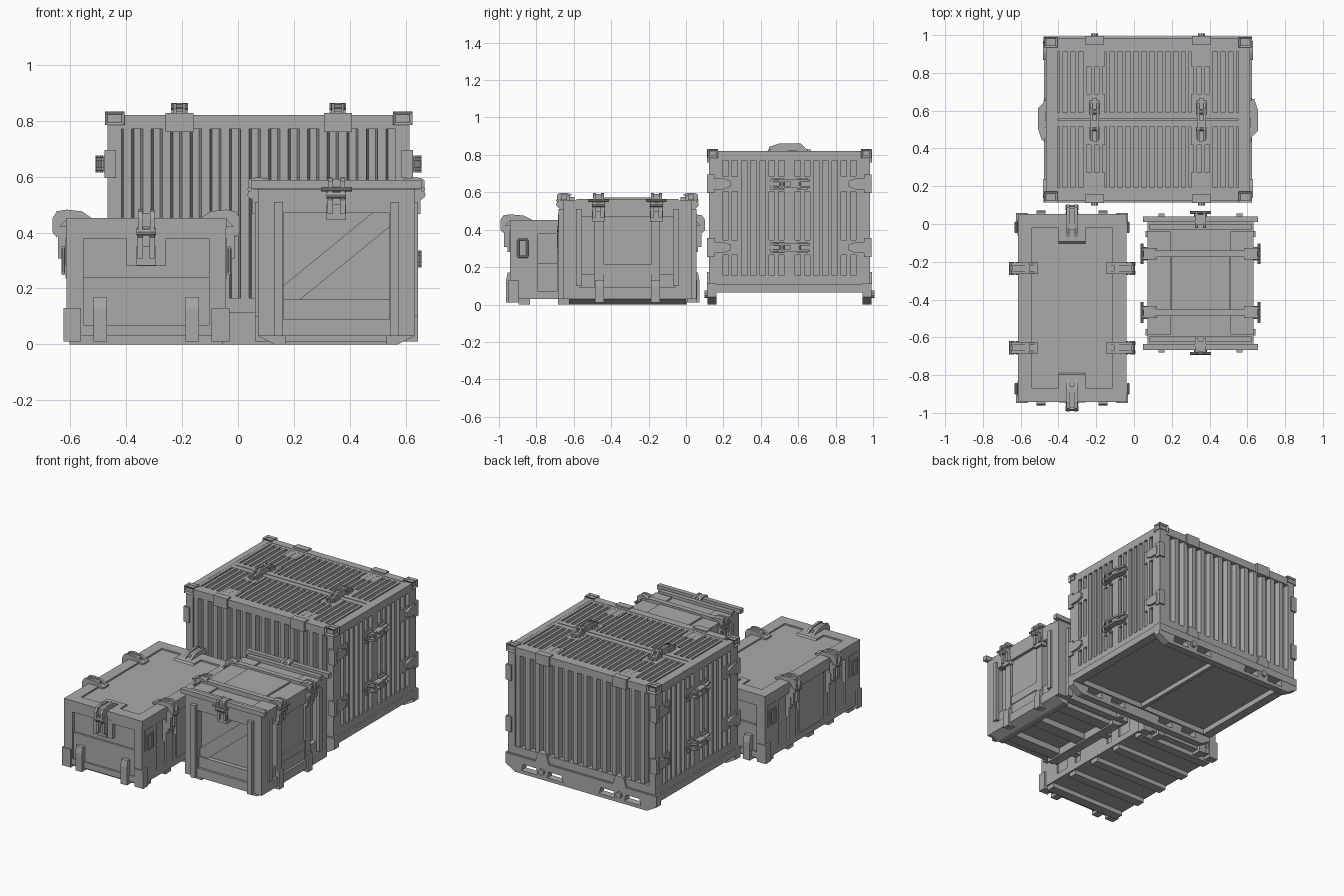
import bpy, bmesh
from math import radians, pi
from mathutils import Matrix, Vector

cube = bpy.data.objects.get("Cube")
if cube:
    bpy.data.objects.remove(cube, do_unlink=True)

grey = bpy.data.materials.new("plain grey")
grey.use_nodes = True
colour = (0.4, 0.4, 0.4, 1)
grey.diffuse_color = colour
grey.node_tree.nodes["Principled BSDF"].inputs["Base Color"].default_value = colour


class Part:
    """One object; local coordinates are across, outward (-y) and up."""

    def __init__(self, name, matrix=Matrix()):
        self.name, self.matrix, self.bm = name, matrix, bmesh.new()

    def __enter__(self):
        return self

    def __exit__(self, *error):
        self.bm.transform(self.matrix)
        bmesh.ops.recalc_face_normals(self.bm, faces=self.bm.faces)
        mesh = bpy.data.meshes.new(self.name)
        self.bm.to_mesh(mesh)
        self.bm.free()
        mesh.materials.append(grey)
        bpy.context.collection.objects.link(bpy.data.objects.new(self.name, mesh))

    def prism(self, points, low, high, plane="side"):
        place = {"side": lambda p, q, t: (t, -p, q),
                 "face": lambda p, q, t: (p, -t, q),
                 "plan": lambda p, q, t: (p, -q, t)}[plane]
        rings = [[self.bm.verts.new(place(p, q, t)) for p, q in points] for t in (low, high)]
        faces = [self.bm.faces.new(ring) for ring in rings]
        for i in range(len(points)):
            a, b = rings[0], rings[1]
            faces.append(self.bm.faces.new((a[i - 1], a[i], b[i], b[i - 1])))
        return faces

    def box(self, across, out, up, inset=0):
        (a, b), (c, d) = across, up
        faces = self.prism([(a, c), (b, c), (b, d), (a, d)], *out, "face")
        if inset:
            bmesh.ops.recalc_face_normals(self.bm, faces=faces)
            bmesh.ops.inset_individual(self.bm, faces=faces, thickness=inset, depth=-inset)

    def rod(self, centre, radius, length, axis):
        turn = Vector((0, 0, 1)).rotation_difference(Vector(axis)).to_matrix().to_4x4()
        bmesh.ops.create_cone(self.bm, cap_ends=True, segments=10, radius1=radius, radius2=radius,
                              depth=length, matrix=Matrix.Translation(centre) @ turn)


def around(middle, half):
    return middle - half, middle + half


def side(centre, degrees, distance=0, across=0, up=0):
    """Matrix of a face whose outward direction is -y before turning."""
    return (Matrix.Translation((*centre, up)) @ Matrix.Rotation(radians(degrees), 4, "Z")
            @ Matrix.Translation((across, -distance, 0)))


def ring(part, half, out, low, high, width, rail):
    """Rectangular frame on a face."""
    for s in (-1, 1):
        part.box(around(s * (half - width / 2), width / 2), out, (low, high))
    for z in (low, high - rail):
        part.box((width - half, half - width), out, (z, z + rail))


# ---------- Large container ----------
hub, length, depth = (.074, .553), .54, .43

with Part("container_core", side(hub, 0)) as p:
    p.box(around(0, length - .035), around(0, depth - .035), (.1, .785))
    for s in (-1, 1):
        p.box(around(s * (length - .02), .03), around(0, depth + .01), (.065, .11))
        p.box(around(0, length), around(s * (depth - .02), .03), (.065, .11))
    p.box(around(0, .012), around(0, depth), (.07, .11))

with Part("container_corner_blocks", side(hub, 0)) as p:
    for sx in (-1, 1):
        for sy in (-1, 1):
            p.box(around(sx * (length - .025), .035), around(sy * (depth - .02), .028), (.784, .832), .01)
            p.box(around(sx * (length - .025), .025), around(sy * (depth - .02), .02), (.11, .79))

for degrees, word in ((0, "front"), (180, "back")):
    with Part(f"container_{word}_wall", side(hub, degrees, depth)) as p:
        count, span = 14, length - .05
        pitch = 2 * span / count
        wave = [(-span, -.05)]
        for i in range(count):
            x = i * pitch - span
            wave += [(x + pitch * f, d) for f, d in ((.08, -.005), (.5, -.005), (.62, -.035), (.96, -.035))]
        p.prism(wave + [(span, -.05)], .16, .79, "plan")
        for z in ((.105, .165), (.787, .82)):
            p.box(around(0, length - .04), (-.05, 0), z)

    # skid skirt with tapered ends and trapezoid openings
    with Part(f"container_{word}_skid", side(hub, degrees, depth)) as p:
        skin = (-.04, .008)
        reach = length + .012
        p.box(around(0, reach), skin, (.075, .115))
        p.box(around(0, reach - .07), skin, (0, .022))
        p.prism([(-.13, .02), (.13, .02), (.15, .08), (-.15, .08)], *skin, "face")
        for s in (-1, 1):
            tab = s * .283
            p.prism([(s * (reach - .07), 0), (s * reach, .04), (s * reach, .08), (s * (reach - .13), .08),
                     (s * (reach - .11), 0)], *skin, "face")
            p.prism([(tab - .035, .02), (tab + .035, .02), (tab + .05, .08), (tab - .05, .08)], *skin, "face")
            p.prism([(tab - .05, .11), (tab + .05, .11), (tab + .03, .175), (tab - .03, .175)], -.03, .012, "face")
            p.rod((tab, -.015, .055), .02, .02, (0, 1, 0))


def slotted_leaf(name, matrix, half, low, high, hinge, breaks):
    """Panel with recessed slots and solid patches, mirrored about the seam."""
    with Part(name, matrix) as p:
        skin = (-.03, 0)
        p.box(around(0, half), (-.04, -.022), (low, high))
        ring(p, half, skin, low, high, .04, .045)
        first, last = low + .045, high - .045
        p.box(around(0, .03), skin, (first, last))
        steps = 7
        pitch = (half - .07) / steps
        for s in (-1, 1):
            for i in range(steps):
                x = s * (.03 + (i + .8) * pitch)
                p.box(around(x, pitch * .2), skin, (first, last))
            for z in breaks:
                for x in (half - .09, .06):
                    p.box(around(s * x, pitch), (-.03, -.001), around(z, .04))
                if hinge:
                    p.prism([(half * s, z - .03), (s * (half - .06), z - .03), (s * (half - .1), z - .015),
                             (s * (half - .1), z + .015), (s * (half - .06), z + .03), (half * s, z + .03)],
                            -.01, .015, "face")
                    p.box(around(s * (half + .005), .02), (-.03, .012), around(z, .05))


def seam_latch(name, matrix):
    """Toggle latch lying across a seam."""
    with Part(name, matrix) as p:
        p.box(around(0, .115), (-.01, .008), around(0, .012))
        for s in (-1, 1):
            p.box(around(s * .07, .03), (-.01, .012), around(0, .03))
            p.prism([(-.1, 0), (-.06, .042), (.05, .042), (.11, .022), (.11, .008)],
                    *around(s * .017, .006), "plan")
        p.box(around(.03, .025), (0, .035), around(0, .022))
        p.rod((-.04, -.03, 0), .013, .06, (0, 0, 1))
        p.rod((.05, -.03, 0), .01, .05, (0, 0, 1))


levels = (.305, .645)
for degrees, word in ((90, "left"), (-90, "right")):
    face = side(hub, degrees, length)
    slotted_leaf(f"container_{word}_doors", face, depth - .015, .11, .82, True, levels)
    for z in levels:
        seam_latch(f"container_{word}_latch", face @ Matrix.Translation((0, 0, z)))

# roof lids: two leaves meeting on the long centre line
spots = (-.283, .283)
with Part("container_roof", side(hub, 0)) as p:
    for s in (-1, 1):
        p.box(around(0, length), around(s * (depth - .025), .025), (.77, .82))
        p.box(around(s * (length - .03), .03), around(0, depth), (.77, .819))
        p.box(around(0, length - .05), around(s * .02, .017), (.77, .819))
        count = 22
        pitch = 2 * (length - .08) / count
        for i in range(count + 1):
            x = i * pitch - (length - .08)
            p.box(around(x, pitch * .22), around(s * .21, .19), (.77, .818))
        p.box(around(0, length - .05), around(s * .385, .025), (.77, .818))
        for x in spots:
            p.box(around(x, .055), around(s * .085, .05), (.77, .817))
            p.box(around(x, .055), around(s * .33, .05), (.77, .817))
            p.box(around(x, .05), around(s * (depth - .01), .022), (.76, .828))
for x in spots:
    roof = side(hub, 0, 0, x, .82) @ Matrix.Rotation(-pi / 2, 4, "X") @ Matrix.Rotation(pi / 2, 4, "Y")
    seam_latch("container_roof_latch", roof)


def lid_latch(name, matrix, inward, rise, out, drop):
    """Hook latch over a lid edge; height zero is the lid top."""
    with Part(name, matrix) as p:
        hook = [(-inward, 0), (-inward * .6, rise * .8), (0, rise), (out * .7, rise * .8), (out, 0),
                (out, -.05), (out * .7, -.07), (out * .5, -.03), (0, -.005)]
        for s in (-1, 1):
            p.prism(hook, *around(s * .022, .008))
            p.box(around(s * .022, .01), (-.01, out * .6), (-drop * .85, -.03))
        p.box(around(0, .015), (-inward * .7, out * .6), (-.03, rise * .6))
        p.rod((0, -out * .7, -.05), .014, .07, (1, 0, 0))
        p.box(around(0, .035), (-.03, .012), (-drop, -drop * .6))


def foot(part, across, out, top):
    """Bracket wrapped round the bottom edge."""
    part.prism([(-.1, .01), (out, .01), (out, top * .75), (out * .6, top), (-.02, top)], *around(across, .024))


# ---------- Long low crate ----------
hub, wide, deep, top = (-.328, -.445), .285, .497, .452
with Part("long_crate_body", side(hub, 0)) as p:
    p.box(around(0, wide - .025), around(0, deep - .025), (.03, .42))
    for y in (-.42, -.21, 0, .21, .42):
        p.box(around(0, wide - .01), around(y, .03), (0, .035))
    for s in (-1, 1):
        for t in (-1, 1):
            p.box(around(s * (wide - .02), .032), around(t * (deep - .02), .026), (.01, .13))
with Part("long_crate_lid", side(hub, 0)) as p:
    p.box(around(0, wide - .01), around(0, deep - .01), (.41, top - .01))
    for s in (-1, 1):
        p.box(around(s * (wide - .035), .037), around(0, deep), (.415, top))
        p.box(around(0, wide - .07), around(s * (deep - .037), .037), (.415, top))
        p.prism([(s * (deep - .07), .43), (s * (deep - .07), top), (s * (deep - .145), top),
                 (s * (deep - .165), .43)], *around(0, .072))
        for y in (-.21, .21):
            p.box(around(s * (wide - .085), .02), around(y, .03), (.43, top))

for degrees, half, dist in ((0, wide, deep), (180, wide, deep), (90, deep, wide), (-90, deep, wide)):
    face, end = side(hub, degrees, dist), half == wide
    with Part("long_crate_end" if end else "long_crate_side", face) as p:
        ring(p, half, (-.03, 0), .03, .418, .06 if end else .15, .04)
        if end:
            p.box(around(0, half - .06), (-.03, -.012), (.05, .24))
            p.box(around(0, .07), (-.03, .002), (.28, .4))
            for s in (-1, 1):
                foot(p, s * .165, .02, .17)
        else:
            p.box(around(0, .13), (-.03, -.005), (.06, .4))
            p.box(around(0, half - .1), (-.03, -.012), (.06, .22))
            for s in (-1, 1):
                p.box(around(s * .21, .035), (-.03, 0), (.06, .4))
                # carrying handle: raised plate edge and hanging loop
                x = s * (half - .07)
                p.box(around(x, .042), (-.01, .004), (.235, .38))
                for t in (-1, 1):
                    p.rod((x + t * .024, -.012, .3), .007, .085, (0, 0, 1))
                    p.rod((x, -.012, .3 + t * .045), .007, .055, (1, 0, 0))
    for x in ((0,) if end else (-.21, .21)):
        lid_latch("long_crate_latch", face @ Matrix.Translation((x, 0, top)), .12 if end else .09, .03, .05, .17)

# ---------- Braced crate ----------
hub, wide, deep, top = (.352, -.313), .28, .343, .585
with Part("braced_crate_body", side(hub, 0)) as p:
    p.box(around(0, wide - .045), around(0, deep - .045), (.05, .53))
    for s in (-1, 1):
        p.prism([(s * (wide - .06), 0), (s * wide, .03), (s * wide, .05), (s * (wide - .1), .05),
                 (s * (wide - .1), 0)], *around(0, deep - .03), "face")
    for y in (-.24, 0, .24):
        p.box(around(0, wide - .08), around(y, .04), (.01, .05))
with Part("braced_crate_lid", side(hub, 0)) as p:
    p.box(around(0, wide), around(0, deep), (.525, .555))
    p.box(around(0, .155), around(0, .16), (.54, .572))
    for s in (-1, 1):
        p.box(around(0, wide + .015), around(s * .155, .017), (.53, top))
        p.box(around(0, wide - .01), around(s * (deep - .045), .015), (.54, .575))
        p.box(around(s * (wide - .06), .06), around(0, deep - .07), (.54, .565))
        p.box(around(0, wide + .025), around(s * (deep - .005), .015), (.558, top + .003))

for degrees, half, dist in ((0, wide, deep), (180, wide, deep), (90, deep, wide), (-90, deep, wide)):
    face, end = side(hub, degrees, dist), half == wide
    with Part("braced_crate_end" if end else "braced_crate_side", face) as p:
        ring(p, half, (-.05, 0), .03, .53, .09, .06)
        p.box(around(0, half - .08), (-.05, -.015), (.08, .16))
        if end:
            p.prism([(-.19, .16), (-.13, .16), (.19, .42), (.19, .48), (.14, .48), (-.19, .21)],
                    -.05, -.025, "face")
            for s in (-1, 1):
                p.box(around(s * .207, .016), (-.03, .025), (.03, .51))
        else:
            p.box(around(0, .13), (-.05, -.02), (.08, .5))
            p.box(around(0, .13), (-.05, -.01), (.16, .215))
            for s in (-1, 1):
                p.box(around(s * .26, .016), (-.01, .012), (.1, .51))
                p.box(around(s * .15, .025), (-.05, -.005), (.08, .5))
                foot(p, s * .15, .012, .13)
    for x in ((0,) if end else (-.155, .155)):
        lid_latch("braced_crate_latch", face @ Matrix.Translation((x, 0, top)), .05, .012, .035, .14)
        with Part("braced_crate_latch_handle", face @ Matrix.Translation((x, 0, top))) as p:
            p.rod((0, -.03, -.03), .008, .11, (1, 0, 0))
